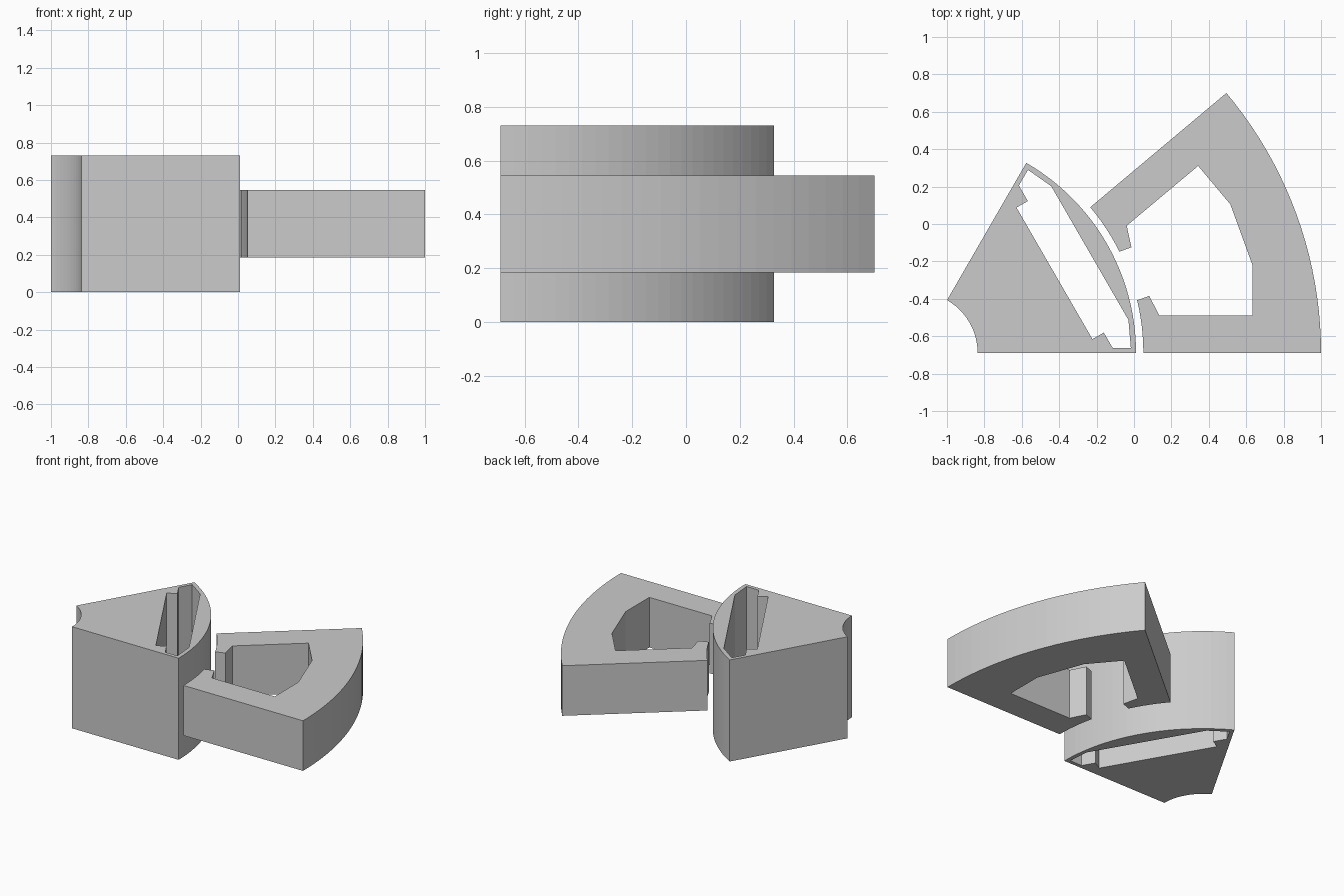
import bpy
import bmesh
from math import radians, cos, sin
from mathutils import Vector, Matrix

if "Cube" in bpy.data.objects:
    bpy.data.objects.remove(bpy.data.objects["Cube"])

# Common centre of every arc
AXIS = Vector((-1.163, -0.69))

steel = bpy.data.materials.new("plain grey")
steel.use_nodes = True
GREY = (0.6, 0.6, 0.6, 1.0)
steel.diffuse_color = GREY
steel.node_tree.nodes["Principled BSDF"].inputs["Base Color"].default_value = GREY


def polar(radius, degrees):
    a = radians(degrees)
    return AXIS + Vector((radius * cos(a), radius * sin(a)))


def arc(radius, start, end, steps):
    return [polar(radius, start + (end - start) * i / steps) for i in range(steps + 1)]


def extrude_outline(name, loops, bottom, top):
    """Fill closed outlines (later ones are holes) and extrude upward."""
    bm = bmesh.new()
    edges = []
    for loop in loops:
        verts = [bm.verts.new((p.x, p.y, bottom)) for p in loop]
        edges += [bm.edges.new((v, verts[i - 1])) for i, v in enumerate(verts)]
    bmesh.ops.triangle_fill(bm, edges=edges, use_beauty=True, use_dissolve=False)
    result = bmesh.ops.extrude_face_region(bm, geom=bm.faces[:])
    raised = [g for g in result["geom"] if isinstance(g, bmesh.types.BMVert)]
    bmesh.ops.translate(bm, verts=raised, vec=(0, 0, top - bottom))
    bmesh.ops.recalc_face_normals(bm, faces=bm.faces[:])
    mesh = bpy.data.meshes.new(name)
    bm.to_mesh(mesh)
    bm.free()
    mesh.materials.append(steel)
    obj = bpy.data.objects.new(name, mesh)
    bpy.context.collection.objects.link(obj)
    return obj


# Rotor segment: sixty degree wedge with a magnet slot, symmetric about its middle
wedge = arc(1.174, 0, 60, 24) + arc(0.327, 60, 0, 12)
half_slot = [(0.852, 0.406), (0.922, 0.406), (0.922, 0.502), (1.006, 0.55), (1.07, 0.413)]
turn = Matrix.Rotation(radians(30), 2)
slot = [AXIS + turn @ Vector((u, -v)) for u, v in half_slot]
slot += [AXIS + turn @ Vector((u, v)) for u, v in reversed(half_slot)]
extrude_outline("rotor_segment", [wedge, slot], 0.0, 0.73)

# Stator segment: forty degree wedge with an open winding slot
MIDDLE = 20
LIP = 6.55
half_window = [(1.281, 6.2), (1.314, 11.2), (1.808, 13.6), (1.857, 5.35)]
outline = arc(2.163, 0, 40, 20)
outline += arc(1.213, 40, MIDDLE + LIP, 6)
outline += [polar(r, MIDDLE + a) for r, a in half_window]
outline += [polar(r, MIDDLE - a) for r, a in reversed(half_window)]
outline += arc(1.213, MIDDLE - LIP, 0, 6)
extrude_outline("stator_segment", [outline], 0.185, 0.545)
